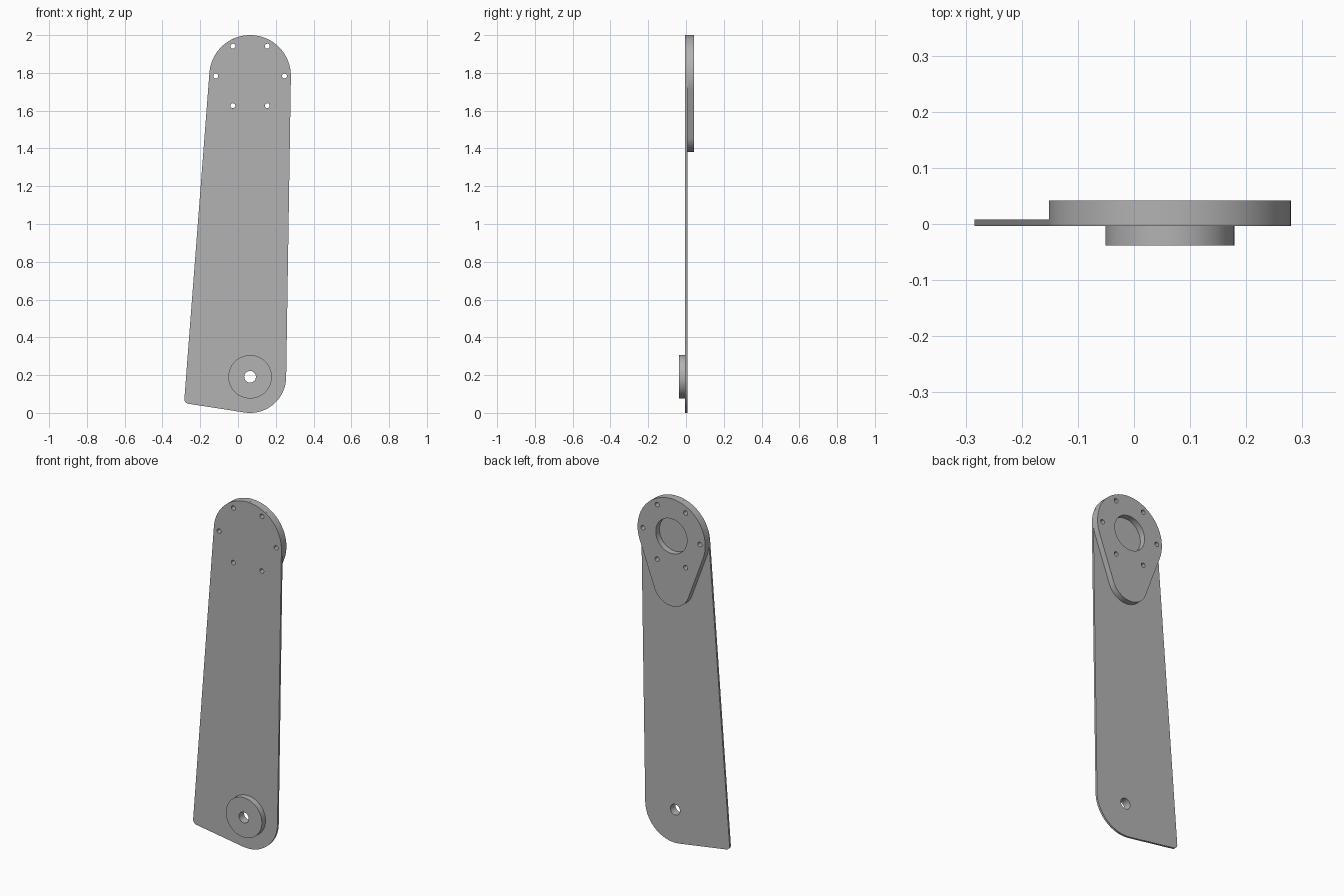
import bpy, bmesh, math
from math import cos, sin, pi

if "Cube" in bpy.data.objects:
    bpy.data.objects.remove(bpy.data.objects["Cube"])

grey = bpy.data.materials.new("plain grey")
grey.diffuse_color = (0.45, 0.45, 0.45, 1)
grey.use_nodes = True
grey.node_tree.nodes["Principled BSDF"].inputs["Base Color"].default_value = grey.diffuse_color

CX, TOP_Z, LOW_Z = 0.064, 1.784, 0.191   # shared axis, upper and lower pivots
TOP_R = 0.216


def circle(x, z, r, n=48):
    return [(x + r * cos(2 * pi * i / n), z + r * sin(2 * pi * i / n)) for i in range(n)]


def belt(circles, step=pi / 48):
    """Outline wrapped around circles (x, z, r) listed counter-clockwise."""
    n = len(circles)
    normals = []
    for i in range(n):
        (x1, z1, r1), (x2, z2, r2) = circles[i], circles[(i + 1) % n]
        dist = math.hypot(x2 - x1, z2 - z1)
        normals.append(math.atan2(z2 - z1, x2 - x1) - math.acos((r1 - r2) / dist))
    points = []
    for i, (x, z, r) in enumerate(circles):
        start = normals[i - 1]
        sweep = (normals[i] - start) % (2 * pi)
        count = max(6, round(sweep / step))
        points += [(x + r * cos(start + sweep * k / count),
                    z + r * sin(start + sweep * k / count)) for k in range(count + 1)]
    return points


def slab(name, loops, y0, y1):
    """Filled outline with holes, standing upright between y0 and y1."""
    curve = bpy.data.curves.new(name, 'CURVE')
    curve.dimensions, curve.fill_mode = '2D', 'BOTH'
    curve.extrude = (y1 - y0) / 2
    for loop in loops:
        spline = curve.splines.new('POLY')
        spline.points.add(len(loop) - 1)
        for p, (x, z) in zip(spline.points, loop):
            p.co = (x, z, 0, 1)
        spline.use_cyclic_u = True
    obj = bpy.data.objects.new(name, curve)
    bpy.context.collection.objects.link(obj)
    bpy.ops.object.select_all(action='DESELECT')
    obj.select_set(True)
    bpy.context.view_layer.objects.active = obj
    obj.rotation_euler.x = pi / 2
    obj.location.y = (y0 + y1) / 2
    bpy.ops.object.convert(target='MESH')
    obj = bpy.context.object
    bpy.ops.object.transform_apply(location=True, rotation=True, scale=True)
    bm = bmesh.new()
    bm.from_mesh(obj.data)
    bmesh.ops.remove_doubles(bm, verts=bm.verts, dist=1e-5)
    bmesh.ops.recalc_face_normals(bm, faces=bm.faces)
    bm.to_mesh(obj.data)
    bm.free()
    obj.data.materials.clear()
    obj.data.materials.append(grey)
    bpy.ops.object.shade_smooth_by_angle(angle=math.radians(30))


# Ring of six bolt holes and the lower pivot hole
bolts = [circle(CX + 0.182 * cos(i * pi / 3), TOP_Z + 0.182 * sin(i * pi / 3), 0.013, 24)
         for i in range(6)]
pivot = circle(CX, LOW_Z, 0.031, 32)

# Long thin arm plate
arm = belt([(CX, TOP_Z, TOP_R), (-0.259, 0.073, 0.025), (CX, LOW_Z, 0.191)])
slab("arm_plate", [arm, pivot] + bolts, -0.004, 0.008)

# Teardrop mounting pad on the back, with a round recess
pad = belt([(CX, TOP_Z, TOP_R), (CX, 1.495, 0.115)])
slab("mounting_pad", [pad, circle(CX, TOP_Z, 0.1)] + bolts, 0.008, 0.042)

# Round pivot boss on the front
slab("pivot_boss", [circle(CX, LOW_Z, 0.115, 64), pivot], -0.038, -0.004)
